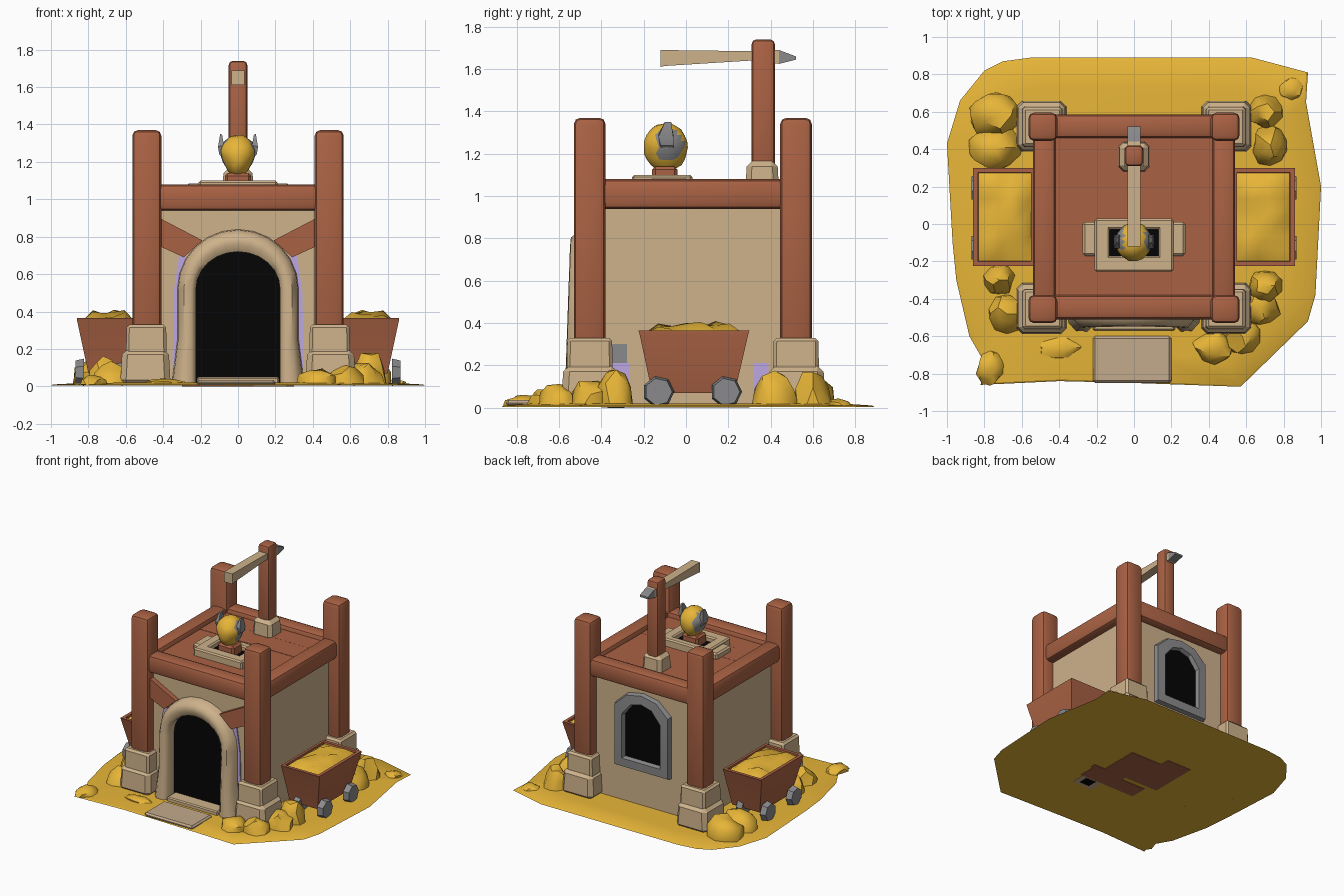
import bpy, bmesh, math, random
from mathutils import Vector, Matrix

if "Cube" in bpy.data.objects:
    bpy.data.objects.remove(bpy.data.objects["Cube"])

random.seed(4)


def mat(name, rgb):
    m = bpy.data.materials.new(name)
    lin = [(c / 255 / 12.92) if c < 11 else ((c / 255 + 0.055) / 1.055) ** 2.4 for c in rgb]
    m.diffuse_color = (*lin, 1)
    m.use_nodes = True
    m.node_tree.nodes["Principled BSDF"].inputs["Base Color"].default_value = m.diffuse_color
    return m


GOLD = mat("gold", (246, 193, 60))
WOOD = mat("red_brown_wood", (170, 98, 68))
TAN = mat("tan_plaster", (206, 178, 139))
STEP = mat("pale_stone", (196, 170, 140))
GREY = mat("grey_metal", (138, 138, 140))
BLACK = mat("black_void", (5, 5, 5))
LILAC = mat("lilac", (190, 168, 226))


def finish(name, bm, *mats, smooth=30):
    bmesh.ops.recalc_face_normals(bm, faces=bm.faces)
    me = bpy.data.meshes.new(name)
    bm.to_mesh(me)
    bm.free()
    ob = bpy.data.objects.new(name, me)
    bpy.context.collection.objects.link(ob)
    for m in mats:
        me.materials.append(m)
    bpy.ops.object.select_all(action='DESELECT')
    bpy.context.view_layer.objects.active = ob
    ob.select_set(True)
    bpy.ops.object.shade_smooth_by_angle(angle=math.radians(smooth))
    return ob


def box(name, x, y, z, m, bevel=0.012, taper=1.0, seg=1):
    bm = bmesh.new()
    bmesh.ops.create_cube(bm, size=1)
    for v in bm.verts:
        t = taper if v.co.z > 0 else 1
        v.co = Vector(((x[0] + x[1]) / 2 + v.co.x * t * abs(x[1] - x[0]),
                       (y[0] + y[1]) / 2 + v.co.y * t * abs(y[1] - y[0]),
                       (z[0] + z[1]) / 2 + v.co.z * (z[1] - z[0])))
    if bevel:
        bmesh.ops.bevel(bm, geom=bm.edges[:], offset=bevel, segments=seg, profile=.5, affect='EDGES')
    return finish(name, bm, m, smooth=40 if seg > 1 else 30)


def loft(name, rings, *mats, caps=True, smooth=30, rule=None):
    bm = bmesh.new()
    rows = [[bm.verts.new(p) for p in r] for r in rings]
    n = len(rows[0])
    for a, b in zip(rows, rows[1:]):
        for i in range(n):
            j = (i + 1) % n
            bm.faces.new((a[i], a[j], b[j], b[i]))
    if caps:
        bm.faces.new(rows[0])
        bm.faces.new(rows[-1])
    if rule:
        for f in bm.faces:
            f.material_index = int(rule(f.calc_center_median()))
    return finish(name, bm, *mats, smooth=smooth)


def plate(name, pts, y0, y1, m):
    return loft(name, [[(x, y, z) for x, z in pts] for y in (y0, y1)], m)


def blob(name, c, r, m, jitter=0.14):
    bm = bmesh.new()
    bmesh.ops.create_icosphere(bm, subdivisions=2, radius=1)
    for v in bm.verts:
        k = 1 + random.uniform(-jitter, jitter)
        v.co = Vector([c[i] + v.co[i] * k * r[i] for i in range(3)])
        v.co.z = max(v.co.z, 0.006)
    return finish(name, bm, m, smooth=38)


# Gold ground sheet
outline = [(-1, .43), (-.93, .66), (-.8, .82), (-.7, .87), (-.55, .89), (.63, .89), (.93, .81),
           (.92, .65), (1, .2), (.97, -.38), (.93, -.52), (.57, -.87), (0, -.85), (-.4, -.84),
           (-.82, -.86), (-.8, -.74), (-.88, -.6), (-.95, -.3), (-.97, -.1)]
loft("gold_ground", [[(x, y, .004) for x, y in outline],
                     [(x * .99, y * .99, .01) for x, y in outline],
                     [(x * .8, y * .82, .02) for x, y in outline]], GOLD)

# Worn patches on the underside
for x, y in [((-.3, .2), (-.1, .22)), ((-.22, .28), (-.28, -.14)), ((-.3, -.08), (.22, .3)), ((.0, .3), (-.14, -.1))]:
    box("underside_wood_patch", x, y, (0, .005), WOOD, 0)
box("underside_stone_patch", (.08, .26), (-.4, -.26), (0, .005), TAN, 0)
box("underside_dark_patch", (.13, .22), (-.37, -.29), (-.001, .005), BLACK, 0)

# Gold heaps around the base
for c, r in [((.7, -.33), (.09, .09, .18)), ((.68, -.45), (.1, .1, .12)), ((.43, -.66), (.11, .09, .09)),
             ((.58, -.6), (.09, .1, .10)), ((.7, .6), (.09, .09, .17)), ((.73, .42), (.1, .11, .15)),
             ((-.74, .58), (.14, .13, .15)), ((-.74, .41), (.15, .12, .12)), ((-.72, -.3), (.08, .08, .14)),
             ((-.68, -.48), (.1, .1, .11)), ((-.77, -.77), (.07, .09, .05)), ((-.4, -.66), (.12, .06, .03)),
             ((.84, .72), (.06, .06, .03))]:
    blob("gold_heap", (*c, .01), r, GOLD)

# Main walls and roof deck
box("walls", (-.47, .47), (-.46, .52), (.01, 1.0), TAN, 0)
for i in range(5):
    y0 = -.41 + i * .18
    box("roof_plank", (-.45, .45), (y0, y0 + .18), (.99, 1.038 + random.uniform(0, .006)), WOOD, 0)

# Corner posts on stone footings, and top beams
for s in (-1, 1):
    for y in (-.455, .52):
        box("corner_post", (s * .41, s * .565), (y - .075, y + .075), (.2, 1.37), WOOD, .03, seg=2)
        box("footing_upper", (s * .38, s * .6), (y - .11, y + .11), (.1, .33), TAN, .015, .96)
        box("footing_lower", (s * .36, s * .63), (y - .135, y + .14), (.005, .2), TAN, .03, .92)
    box("side_beam", (s * .42, s * .54), (-.45, .52), (.94, 1.08), WOOD, .03, seg=2)
    # Lilac and grey slabs low on the walls
    for y in ((-.35, -.27), (.32, .39)):
        box("lilac_side_plate", (s * .468, s * .477), y, (.02, .21), LILAC, 0)
    box("grey_side_plate", (s * .468, s * .477), (-.36, -.28), (.21, .3), GREY, 0)
    plate("lilac_arch_plate", [(s * .3, .1), (s * .35, .1), (s * .345, .5), (s * .315, .7), (s * .28, .7)],
          -.468, -.46, LILAC)
    # Diagonal braces above the door
    plate("door_brace", [(s * .42, .9), (s * .19, .78), (s * .29, .69), (s * .42, .75)], -.5, -.45, WOOD)
box("front_beam", (-.48, .48), (-.51, -.38), (.94, 1.08), WOOD, .03, seg=2)
box("back_beam", (-.48, .48), (.46, .585), (.94, 1.08), WOOD, .03, seg=2)


# Door arch swept from nested arch outlines
def arch(hw, top, y, z0=.01, spring=.52, flare=0.0, n=12):
    pts = [(-hw - flare, z0), (-hw, .25)]
    pts += [(-hw * math.cos(math.pi * i / n), spring + (top - spring) * math.sin(math.pi * i / n))
            for i in range(n + 1)]
    pts += [(hw, .25), (hw + flare, z0)]
    return [(x, y + .035 * z if y < -.47 else y, z) for x, z in pts]


loft("door_arch", [arch(.325, .84, -.455, flare=.03), arch(.32, .835, -.53, flare=.03),
                   arch(.29, .805, -.572, flare=.02), arch(.25, .76, -.575),
                   arch(.225, .72, -.55), arch(.225, .72, -.455)], TAN, caps=False, smooth=50)
plate("door_void", [(p[0], p[2]) for p in arch(.23, .725, 0)], -.469, -.461, BLACK)
box("threshold", (-.22, .22), (-.57, -.46), (.01, .05), TAN, .008)
box("doorstep", (-.22, .2), (-.85, -.6), (.005, .035), STEP, .012)


# Back window: grey frame with a dark pane
def window(y, h, b, s, p):
    return [(x, y, z) for x, z in ((-h, b), (h, b), (h, s), (h * .55, p - .025), (0, p),
                                   (-h * .55, p - .025), (-h, s))]


loft("window_frame", [window(.51, .24, .29, .78, .9), window(.555, .23, .3, .77, .89),
                      window(.56, .165, .365, .71, .825), window(.52, .155, .375, .7, .815)],
     GREY, caps=False)
plate("window_void", [(p[0], p[2]) for p in window(0, .165, .365, .71, .825)], .52, .527, BLACK)


# Ore carts on both sides
def rect(x0, x1, y0, y1, z):
    return [(x0, y0, z), (x1, y0, z), (x1, y1, z), (x0, y1, z)]


for s in (-1, 1):
    loft("cart_body", [rect(s * .56, s * .80, -.16, .23, .07), rect(s * .53, s * .86, -.22, .295, .35),
                       rect(s * .53, s * .86, -.225, .3, .365), rect(s * .55, s * .835, -.2, .275, .365),
                       rect(s * .56, s * .82, -.19, .26, .27)], WOOD)
    bm = bmesh.new()
    bmesh.ops.create_grid(bm, x_segments=5, y_segments=7, size=.5)
    for v in bm.verts:
        edge = max(abs(v.co.x), abs(v.co.y)) > .49
        v.co = Vector((s * .692 + v.co.x * .28, .037 + v.co.y * .47,
                       .35 if edge else random.uniform(.365, .41)))
    finish("cart_gold", bm, GOLD, smooth=50)
    for y in (-.13, .19):
        for x in (.845, .64):
            bm = bmesh.new()
            bmesh.ops.create_cone(bm, cap_ends=True, segments=7, radius1=.075, radius2=.065, depth=.045,
                                  matrix=Matrix.Translation((s * x, y, .075)) @ Matrix.Rotation(s * math.pi / 2, 4, 'Y'))
            finish("cart_wheel", bm, GREY)

# Roof hatch frame with a dark opening
for s in (-1, 1):
    box("hatch_side", (s * .13, s * .21), (-.25, .025), (1.03, 1.1), TAN, .01)
    box("hatch_flap", (s * .2, s * .275), (-.17, .01), (1.03, 1.085), TAN, .012)
box("hatch_front", (-.21, .21), (-.255, -.17), (1.03, 1.1), TAN, .01)
box("hatch_back", (-.21, .21), (-.03, .03), (1.03, 1.1), TAN, .01)
box("hatch_void", (-.15, .15), (-.18, -.02), (1.055, 1.062), BLACK, 0)

# Gold nugget, grey on the upper rear of each side
box("nugget_stand", (-.07, .07), (-.16, -.04), (1.05, 1.14), WOOD, .015)
bm = bmesh.new()
bmesh.ops.create_icosphere(bm, subdivisions=3, radius=1)
for v in bm.verts:
    k = random.uniform(.97, 1.03)
    w = .07 + .032 * min(1, max(0, v.co.z + .7))
    v.co = Vector((v.co.x * k * w, -.095 + v.co.y * k * .105, 1.23 + v.co.z * k * .115))
for f in bm.faces:
    c = f.calc_center_median()
    f.material_index = int(abs(c.x) > .055 and c.y > -.135 and c.z > 1.17)
finish("gold_nugget", bm, GOLD, GREY, smooth=30)
for s in (-1, 1):
    loft("nugget_claw", [[(s * .08, -.12, 1.22), (s * .1, -.12, 1.24), (s * .1, -.06, 1.24), (s * .08, -.06, 1.22)],
                         [(s * .075, -.13, 1.29), (s * .107, -.13, 1.28), (s * .107, -.06, 1.28), (s * .075, -.06, 1.29)],
                         [(s * .085, -.1, 1.345), (s * .095, -.1, 1.35), (s * .095, -.07, 1.35), (s * .085, -.07, 1.345)]], GREY)

# Crane post and arm with a grey tail
box("crane_footing", (-.085, .085), (.28, .44), (1.02, 1.165), TAN, .025, .9)
box("crane_post", (-.05, .05), (.31, .42), (1.05, 1.74), WOOD, .022, seg=2)
loft("crane_arm", [[(-.035, y, z0), (.035, y, z0), (.035, y, z1), (-.035, y, z1)]
                   for y, z0, z1 in ((-.12, 1.61, 1.69), (-.1, 1.615, 1.69), (.3, 1.64, 1.685),
                                     (.44, 1.625, 1.69), (.52, 1.645, 1.66))],
     TAN, GREY, rule=lambda c: c.y > .43)
